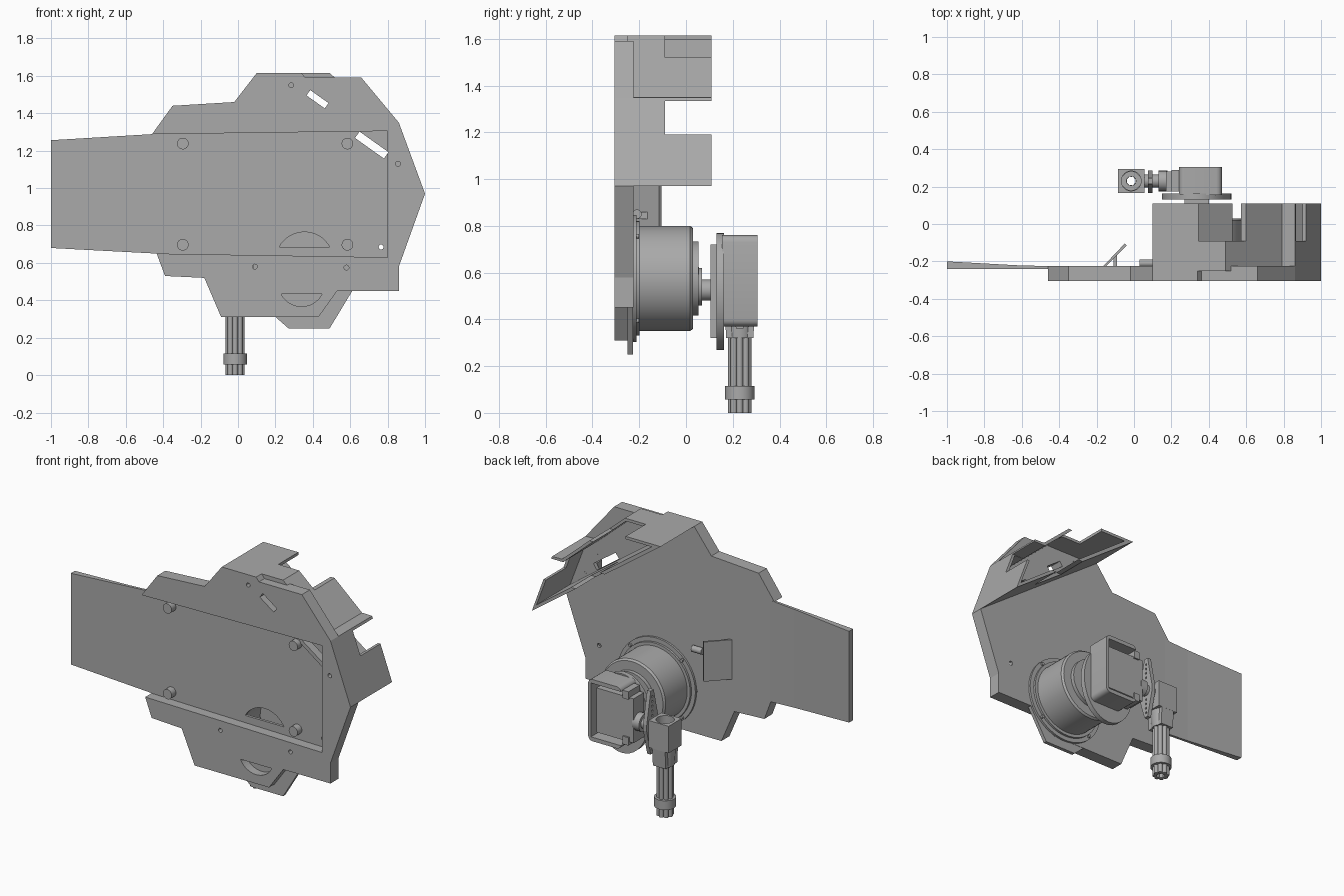
import bpy, bmesh, math
from mathutils import Vector

if "Cube" in bpy.data.objects:
    bpy.data.objects.remove(bpy.data.objects["Cube"])

grey = bpy.data.materials.new("plain_grey")
grey.diffuse_color = (0.4, 0.4, 0.4, 1)
grey.use_nodes = True
grey.node_tree.nodes["Principled BSDF"].inputs["Base Color"].default_value = grey.diffuse_color


def finish(name, bm, smooth=False):
    bmesh.ops.recalc_face_normals(bm, faces=bm.faces[:])
    me = bpy.data.meshes.new(name)
    bm.to_mesh(me)
    bm.free()
    ob = bpy.data.objects.new(name, me)
    bpy.context.collection.objects.link(ob)
    me.materials.append(grey)
    if smooth:
        bpy.ops.object.select_all(action='DESELECT')
        ob.select_set(True)
        bpy.context.view_layer.objects.active = ob
        bpy.ops.object.shade_smooth_by_angle(angle=math.radians(35))
    return ob


def prism(name, pts, a, b, axis='y', smooth=False):
    """Extrude a closed profile: (x,z) along y, (x,y) along z, or (y,z) along x."""
    def place(p, t):
        return {'y': (p[0], t, p[1]), 'z': (p[0], p[1], t), 'x': (t, p[0], p[1])}[axis]
    bm = bmesh.new()
    face = bm.faces.new([bm.verts.new(place(p, a)) for p in pts])
    ext = bmesh.ops.extrude_face_region(bm, geom=[face])
    move = Vector(place((0, 0), b - a))
    for v in ext['geom']:
        if isinstance(v, bmesh.types.BMVert):
            v.co += move
    return finish(name, bm, smooth)


def box(name, x0, x1, y0, y1, z0, z1):
    return prism(name, [(x0, z0), (x1, z0), (x1, z1), (x0, z1)], y0, y1)


def ellipse(cx, cz, rx, rz, n=40):
    return [(cx + rx * math.cos(2 * math.pi * i / n), cz + rz * math.sin(2 * math.pi * i / n)) for i in range(n)]


def disc(name, c, r, a, b, axis='y', n=40):
    return prism(name, ellipse(*c, r, r, n), a, b, axis, True)


def lathe(name, c, profile, axis='y', n=56):
    """Spin a closed (radius, position) loop about an axis."""
    bm = bmesh.new()
    rings = []
    for i in range(n):
        t = 2 * math.pi * i / n
        ring = []
        for r, h in profile:
            u, w = c[0] + r * math.cos(t), c[1] + r * math.sin(t)
            ring.append(bm.verts.new((u, h, w) if axis == 'y' else (u, w, h)))
        rings.append(ring)
    m = len(profile)
    for i in range(n):
        p, q = rings[i], rings[(i + 1) % n]
        for j in range(m):
            bm.faces.new((p[j], q[j], q[(j + 1) % m], p[(j + 1) % m]))
    return finish(name, bm, True)


def cut(ob, cutters):
    for c in cutters:
        mod = ob.modifiers.new("cut", 'BOOLEAN')
        mod.operation, mod.solver, mod.object = 'DIFFERENCE', 'EXACT', c
        c.hide_render = True
        c.hide_set(True)


def segment(cx, z, half, h, n=16):
    """Circular segment standing on a chord (h negative hangs down)."""
    r = (half * half + h * h) / (2 * abs(h))
    a = math.asin(min(1, half / r))
    s = 1 if h > 0 else -1
    return [(cx + r * math.sin(-a + 2 * a * i / n), z + h - s * r + s * r * math.cos(-a + 2 * a * i / n))
            for i in range(n + 1)]


def slot(cx, cz, length, width):
    d = Vector((0.815, -0.58)) * length / 2
    w = Vector((0.58, 0.815)) * width / 2
    c = Vector((cx, cz))
    return [c - d - w, c + d - w, c + d + w, c - d + w]


# Raised front frame and flat back plate
rim = [(-.46, 1.288), (-.35, 1.44), (-.02, 1.46), (.10, 1.615), (.34, 1.615), (.36, 1.59), (.66, 1.59),
       (.86, 1.35), (1.0, .97), (.86, .58), (.86, .45), (.53, .45), (.43, .31), (-.09, .31),
       (-.18, .52), (-.39, .53), (-.435, .65)]
frame = prism("front_frame", rim + [(.80, .63), (.80, 1.305)], -.305, -.24)
plate = prism("back_plate", rim, -.242, -.225)

# Openings through the plates
openings = [prism("slot_cutter", slot(.425, 1.475, .12, .035), -.4, -.1),
            prism("slot_cutter", slot(.715, 1.23, .19, .042), -.4, -.1),
            prism("arc_cutter", segment(.355, .685, .135, .08), -.4, -.2),
            prism("arc_cutter", segment(.34, .435, .11, -.068), -.4, -.2)]
for x, z in [(.285, 1.55), (.855, 1.13), (.765, 1.25), (.765, .685), (.58, .575), (.09, .58)]:
    openings.append(disc("hole_cutter", (x, z), .013, -.4, -.1, n=16))
cut(frame, openings)
cut(plate, openings)

# Tapered arm: thicker toward its free end
arm = prism("arm", [(-1, -.24), (-.43, -.24), (-.43, -.225), (-.6, -.222), (-1, -.20)], .60, 1.35, 'z')
cut(arm, [prism("arm_cutter", [(-1.1, 1.25), (-.4, 1.292), (-.4, 1.5), (-1.1, 1.5)], -.4, 0),
          prism("arm_cutter", [(-1.1, .685), (-.4, .648), (-.4, .5), (-1.1, .5)], -.4, 0)])

# Pegs in the recess
for x in (-.295, .585):
    for z in (.697, 1.238):
        disc("peg", (x, z), .031, -.285, -.235, n=24)

# Hollow corner box: walls around an open pocket, notched at the back
wall_out = [(.10, 1.615), (.49, 1.615), (.79, 1.352), (.86, 1.35), (1.0, .97)]
wall_in = [(.165, 1.597), (.483, 1.597), (.783, 1.334), (.848, 1.332), (.968, 1.015)]
corner = prism("corner_box", wall_out, -.25, .11)
cut(corner, [prism("pocket_cutter", wall_in, -.226, .3),
             box("notch_cutter", .3, 1.2, -.09, .3, 1.19, 1.335),
             prism("notch_cutter", [(.345, 1.7), (.345, 1.56), (.47, 1.52), (.8, 1.52), (.8, 1.7)], -.09, .3),
             openings[0], openings[1]])

# Lower flange behind the frame
prism("lower_flange", [(.19, .32), (.27, .25), (.49, .25), (.612, .452), (.50, .50), (.25, .50)], -.25, -.227)

# Slanted flap with its brace, and a small rounded lug
prism("flap", [(-.165, -.226), (-.15, -.226), (-.04, -.115), (-.05, -.105)], .72, .97, 'z')
prism("flap_brace", [(-.11, -.226), (-.09, -.226), (-.09, -.165), (-.11, -.18)], .83, .86, 'z')
disc("lug", (-.21, .85), .02, .03, .10, 'x', 20)

# Drum housing with base ring, hollow toward the front
C = (.355, .575)
lathe("drum", C, [(.20, -.226), (.272, -.226), (.272, -.212), (.245, -.212), (.245, -.198), (.225, -.198),
                  (.225, .018), (.215, .03), (.158, .03), (.158, .054), (.04, .054), (.04, .0), (.20, .0)])
disc("drum_cap", C, .05, .0, .055)
for i in range(4):
    t = math.pi / 4 + i * math.pi / 2
    disc("drum_bolt", (C[0] + .256 * math.cos(t), C[1] + .256 * math.sin(t)), .01, -.213, -.2, n=12)

# Swivel shaft
S = (.335, .525)
disc("swivel_collar", (.335, .54), .08, .05, .068)
disc("swivel_shaft", S, .045, .06, .14)

# Cradle: mounting plates and a box open at the back
box("cradle_bar", .27, .40, .105, .135, .32, .72)
prism("cradle_plate", ellipse(.335, .52, .186, .25), .13, .162, smooth=True)
r = .03
outer = []
for cx, cz, a in [(.47 - r, .76 - r, 0), (.24 + r, .76 - r, 90), (.24 + r, .37 + r, 180), (.47 - r, .37 + r, 270)]:
    for k in range(5):
        t = math.radians(a + 22.5 * k)
        outer.append((cx + r * math.cos(t), cz + r * math.sin(t)))
cradle = prism("cradle", outer, .155, .306, smooth=True)
cut(cradle, [box("cradle_cutter", .20, .45, .19, .4, .395, .735)])

# Drive motor, its axle and lever strip
box("motor", .17, .43, .175, .28, .42, .70)
for z in (.40, .69):
    box("motor_tab", .20, .24, .175, .29, z, z + .05)
disc("motor_hub", (.23, .54), .055, .13, .18, 'x', 24)
disc("axle", (.23, .54), .035, .04, .14, 'x', 24)
strip = prism("lever_strip", [(.215, .36), (.245, .36), (.285, .52), (.285, .56), (.245, .76), (.215, .76),
                              (.165, .56), (.165, .52)], .075, .10, 'x')
cut(strip, [disc("strip_cutter", (.23, z), .007, .0, .2, 'x', 10)
            for z in (.39, .42, .45, .48, .60, .63, .66, .69, .72)])

# Gun: hollow breech box, neck, barrels and clamp ring
G = (-.015, .23)
breech = box("gun_breech", -.085, .055, .165, .295, .43, .60)
cut(breech, [disc("breech_cutter", G, .053, .3, .7, 'z', 32)])
lathe("gun_neck", G, [(.025, .32), (.055, .32), (.062, .43), (.025, .43)], 'z', 32)
neck = prism("neck_side", [(.165, .44), (.295, .44), (.288, .32), (.172, .32)], -.06, .03, 'x')
cut(neck, [disc("neck_cutter", G, .05, .2, .6, 'z', 32)])
for i in range(8):
    t = 2 * math.pi * i / 8
    disc("gun_barrel", (G[0] + .036 * math.cos(t), G[1] + .036 * math.sin(t)), .0145, 0, .34, 'z', 14)
lathe("clamp_ring", G, [(.028, .057), (.063, .057), (.063, .115), (.028, .115)], 'z', 32)
